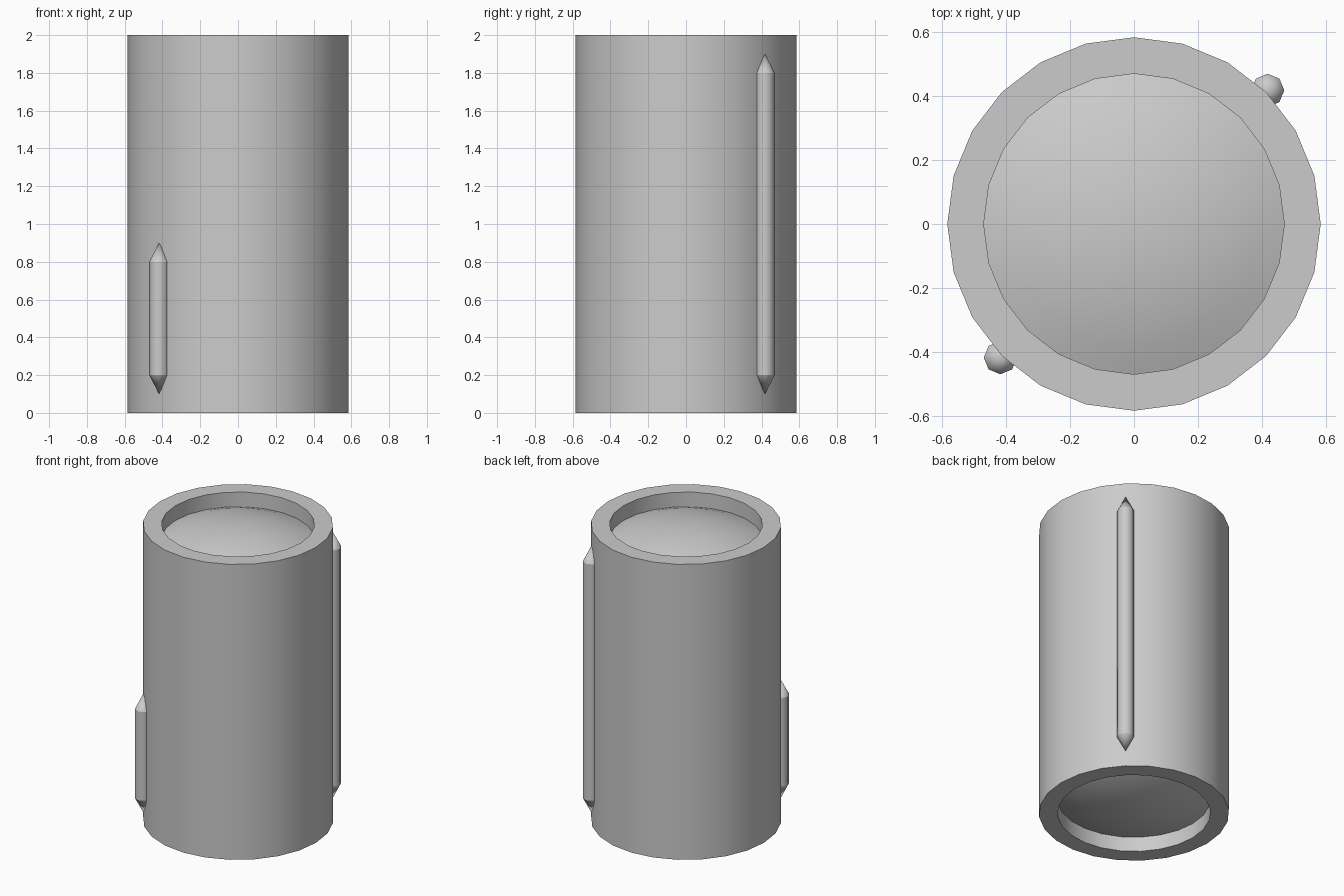
import bpy
import bmesh
from math import sin, cos, pi, sqrt

cube = bpy.data.objects.get("Cube")
if cube:
    bpy.data.objects.remove(cube, do_unlink=True)

# One plain grey for every part
grey = bpy.data.materials.new("plain grey")
grey.use_nodes = True
colour = (0.6, 0.6, 0.6, 1)
grey.diffuse_color = colour
grey.node_tree.nodes["Principled BSDF"].inputs["Base Color"].default_value = colour


def lathe(name, profile, sides, x=0.0, y=0.0):
    """Revolve (radius, height) points about z; radius 0 makes a pole."""
    bm = bmesh.new()
    rings = []
    for r, z in profile:
        count = sides if r > 0 else 1
        rings.append([bm.verts.new((r * cos(2 * pi * i / sides),
                                    r * sin(2 * pi * i / sides), z))
                      for i in range(count)])
    for low, high in zip(rings, rings[1:]):
        for i in range(sides):
            j = (i + 1) % sides
            corners = [low[i % len(low)], low[j % len(low)],
                       high[j % len(high)], high[i % len(high)]]
            bm.faces.new(list(dict.fromkeys(corners)))
    bmesh.ops.recalc_face_normals(bm, faces=bm.faces)
    # Smooth around the axis, crisp where the profile bends
    for face in bm.faces:
        face.smooth = True
    for edge in bm.edges:
        level = abs(edge.verts[0].co.z - edge.verts[1].co.z) < 1e-5
        if level and edge.calc_face_angle(0) > 0.35:
            edge.smooth = False
    mesh = bpy.data.meshes.new(name)
    bm.to_mesh(mesh)
    bm.free()
    mesh.materials.append(grey)
    obj = bpy.data.objects.new(name, mesh)
    obj.location = (x, y, 0)
    bpy.context.collection.objects.link(obj)
    return obj


# Barrel: thick wall with a shallow domed recess at each end
height, outer, inner = 2.0, 0.584, 0.47
recess, rise, steps = 0.1, 0.097, 6
ball = (inner ** 2 + rise ** 2) / (2 * rise)
dome = []
for k in range(steps + 1):
    r = inner * k / steps
    dome.append((r, height - recess + rise - ball + sqrt(ball ** 2 - r ** 2)))
upper = dome + [(inner, height), (outer, height)]
lower = [(r, height - z) for r, z in reversed(upper)]
lathe("barrel", upper + lower, 24)


# Pointed rods on opposite sides of the barrel
def rod(name, top, x, y, radius=0.052, tip=0.1, base=0.1):
    lathe(name, [(0, base), (radius, base + tip),
                 (radius, top - tip), (0, top)], 8, x, y)


offset = 0.418
rod("long_rod", 1.9, offset, offset)
rod("short_rod", 0.9, -offset, -offset)
